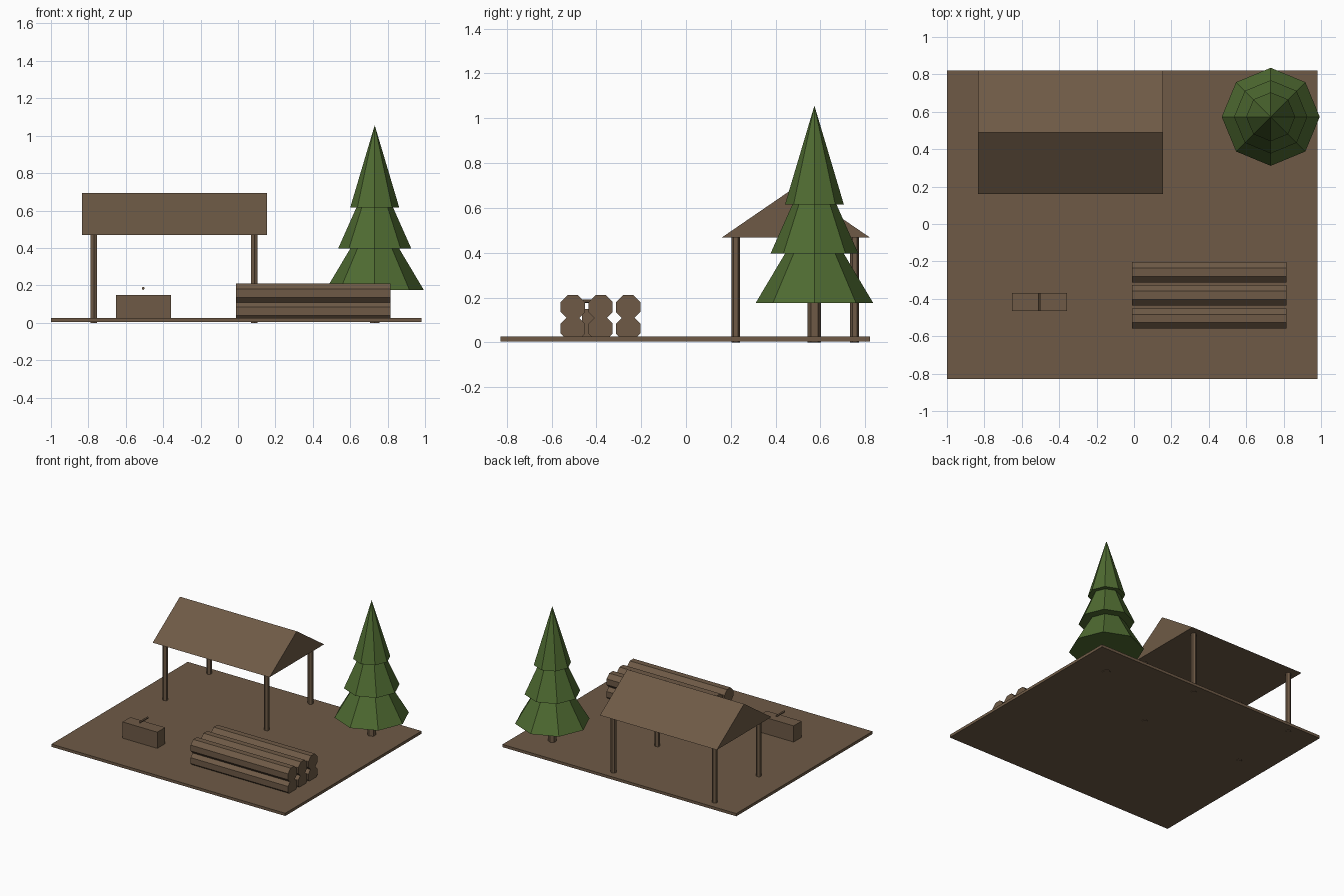
import bpy, bmesh, math
from mathutils import Matrix, Vector

if "Cube" in bpy.data.objects:
    bpy.data.objects.remove(bpy.data.objects["Cube"])


def material(name, rgb):
    m = bpy.data.materials.new(name)
    m.diffuse_color = (*rgb, 1.0)
    m.use_nodes = True
    m.node_tree.nodes["Principled BSDF"].inputs["Base Color"].default_value = m.diffuse_color
    return m


BROWN = material("wood_brown", (0.156, 0.102, 0.061))
GREEN = material("pine_green", (0.078, 0.147, 0.031))


def finish(name, bm, mat):
    bmesh.ops.recalc_face_normals(bm, faces=bm.faces)
    me = bpy.data.meshes.new(name)
    bm.to_mesh(me)
    bm.free()
    me.materials.append(mat)
    ob = bpy.data.objects.new(name, me)
    bpy.context.collection.objects.link(ob)
    return ob


def box(name, lo, hi, mat=BROWN):
    lo, hi = Vector(lo), Vector(hi)
    bm = bmesh.new()
    bmesh.ops.create_cube(bm, size=1.0, matrix=Matrix.Translation((lo + hi) / 2)
                          @ Matrix.Diagonal((*(hi - lo), 1.0)))
    return finish(name, bm, mat)


def cone(name, center, sides, r1, r2, length, mat=BROWN, axis="Z", spin=0.0):
    turn = {"Z": Matrix.Identity(4),
            "X": Matrix.Rotation(math.pi / 2, 4, "Y"),
            "Y": Matrix.Rotation(math.pi / 2, 4, "X")}[axis]
    bm = bmesh.new()
    bmesh.ops.create_cone(bm, cap_ends=True, segments=sides, radius1=r1, radius2=r2,
                          depth=length, matrix=Matrix.Translation(center) @ turn
                          @ Matrix.Rotation(spin, 4, "Z"))
    return finish(name, bm, mat)


# Ground slab
box("ground_slab", (-1.0, -0.828, 0.004), (0.98, 0.82, 0.025))

# Shelter: four six-sided posts and a solid gable roof
for x in (-0.771, 0.088):
    for y in (0.222, 0.752):
        cone("shelter_post", (x, y, 0.235), 6, 0.02, 0.02, 0.47)

bm = bmesh.new()
gable = [bm.verts.new(p) for p in
         ((-0.835, 0.16, 0.468), (-0.835, 0.82, 0.468), (-0.835, 0.49, 0.694))]
end = bmesh.ops.extrude_face_region(bm, geom=[bm.faces.new(gable)])["geom"]
bmesh.ops.translate(bm, vec=(0.99, 0, 0),
                    verts=[v for v in end if isinstance(v, bmesh.types.BMVert)])
# close the starting gable if the extrusion removed it
if len(bm.faces) < 5:
    bm.faces.new(gable)
finish("shelter_roof", bm, BROWN)

# Pine tree: trunk and three stacked cones
tx, ty = 0.731, 0.573
cone("tree_trunk", (tx, ty, 0.12), 6, 0.03, 0.03, 0.24)
for i, r in enumerate((0.262, 0.196, 0.131)):
    cone("tree_foliage", (tx, ty, 0.176 + 0.22 * i + 0.22), 8, r, 0.0, 0.44, GREEN)

# Log stack: two layers of three eight-sided logs
log_r = 0.054 / math.cos(math.pi / 8)
for y in (-0.505, -0.381, -0.258):
    for z in (0.061, 0.157):
        cone("log", (0.4025, y, z), 8, log_r, log_r, 0.825, axis="X", spin=math.pi / 8)

# Chopping block with a thin handle above it
box("chopping_block", (-0.653, -0.465, 0.004), (-0.358, -0.37, 0.149))
cone("tool_handle", (-0.507, -0.4175, 0.184), 6, 0.008, 0.008, 0.097, axis="Y")
